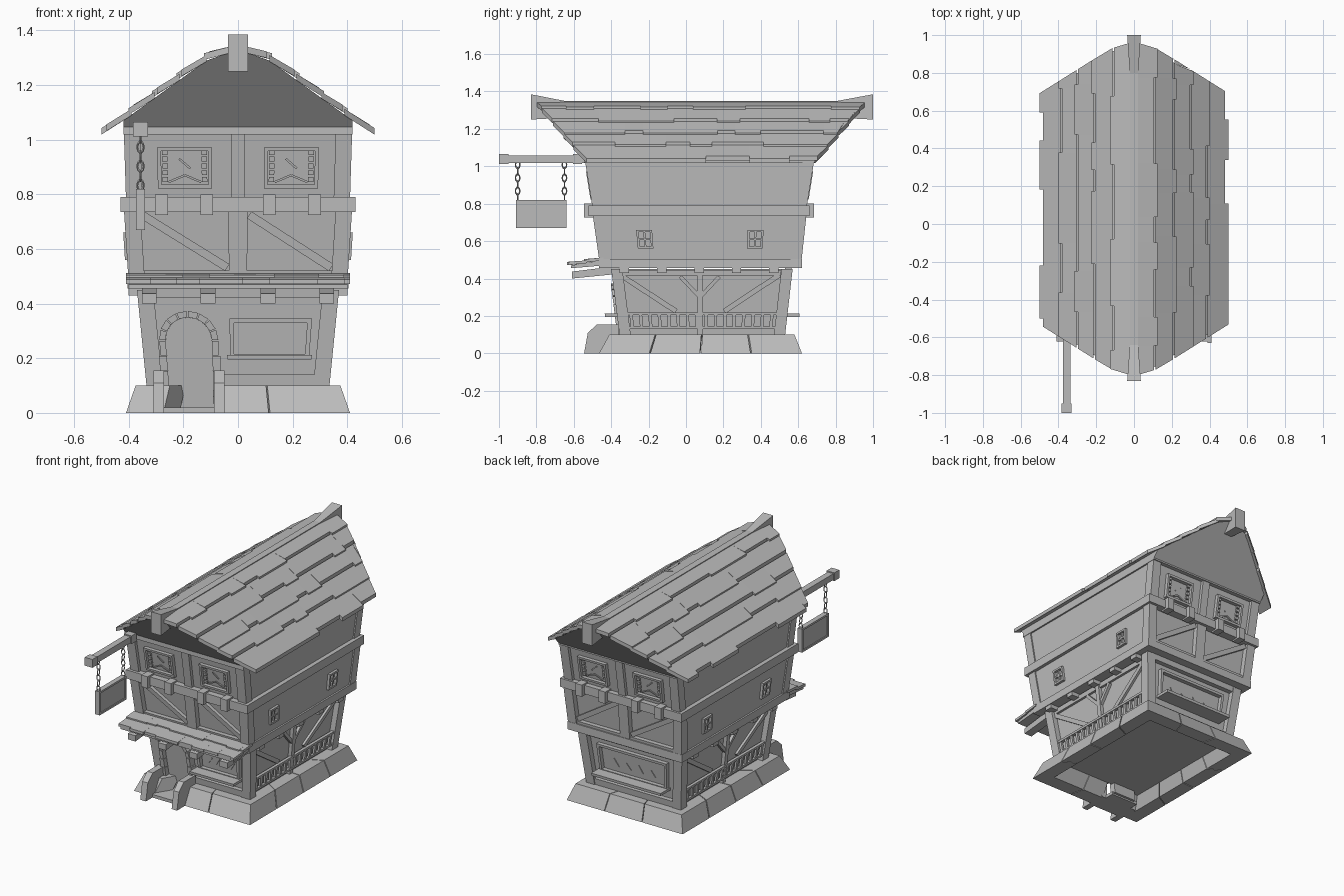
import bpy, bmesh, math, random
from mathutils import Vector

random.seed(4)
if "Cube" in bpy.data.objects:
    bpy.data.objects.remove(bpy.data.objects["Cube"])

grey = bpy.data.materials.new("plain_grey")
grey.use_nodes = True
grey.diffuse_color = (0.5, 0.5, 0.5, 1)
grey.node_tree.nodes["Principled BSDF"].inputs["Base Color"].default_value = (0.5, 0.5, 0.5, 1)

parts = {}


def prism(name, a, b):
    """Bridge two rings of points into a closed solid."""
    bm = parts.setdefault(name, bmesh.new())
    va, vb = [bm.verts.new(p) for p in a], [bm.verts.new(p) for p in b]
    n = len(a)
    bm.faces.new(va)
    bm.faces.new(vb[::-1])
    for i in range(n):
        j = (i + 1) % n
        bm.faces.new((va[i], vb[i], vb[j], va[j]))


def box(name, x0, x1, y0, y1, z0, z1):
    ring = [(x0, y0), (x1, y0), (x1, y1), (x0, y1)]
    prism(name, [(x, y, z0) for x, y in ring], [(x, y, z1) for x, y in ring])


# Leaning storeys: low z, high z, then half width, front y, back y at each
STOREY = {
    "ground": (0.08, 0.45, Vector((0.333, -0.353, 0.528)), Vector((0.37, -0.40, 0.57))),
    "middle": (0.47, 0.75, Vector((0.40, -0.46, 0.615)), Vector((0.418, -0.50, 0.645))),
    "upper": (0.78, 1.03, Vector((0.41, -0.50, 0.645)), Vector((0.418, -0.54, 0.685))),
}


def wall(st, side, u, z, d):
    """Point on a leaning wall: u along it, d outward."""
    z0, z1, lo, hi = STOREY[st]
    hx, f, b = lo.lerp(hi, (z - z0) / (z1 - z0))
    mx, mf, mb = lo.lerp(hi, 0.5)
    if side in "FB":
        return (u * hx / mx, f - d if side == "F" else b + d, z)
    y = (f + b) / 2 + (u - (mf + mb) / 2) * (b - f) / (mb - mf)
    return ((hx + d) * (1 if side == "L" else -1), y, z)


def slab(name, st, side, pts, d0, d1):
    prism(name, [wall(st, side, u, z, d0) for u, z in pts],
          [wall(st, side, u, z, d1) for u, z in pts])


def rect(name, st, side, u0, u1, z0, z1, d0, d1):
    slab(name, st, side, [(u0, z0), (u1, z0), (u1, z1), (u0, z1)], d0, d1)


def bar(name, st, side, p, q, w, d0, d1):
    p, q = Vector(p), Vector(q)
    n = (q - p).normalized().orthogonal() * w / 2
    slab(name, st, side, [p + n, q + n, q - n, p - n], d0, d1)


def frame(name, st, side, u0, u1, z0, z1, w, d0, d1):
    for a, b in ((z0, z0 + w), (z1 - w, z1)):
        rect(name, st, side, u0, u1, a, b, d0, d1)
    for a, b in ((u0, u0 + w), (u1 - w, u1)):
        rect(name, st, side, a, b, z0 + w, z1 - w, d0, d1)


# Wall cores, set back behind the timbers
for st, ix, iy in (("ground", 0.035, 0.035), ("middle", 0.008, 0.035), ("upper", 0.008, 0.02)):
    rings = []
    for z, (hx, f, b) in zip(STOREY[st][:2], STOREY[st][2:]):
        x = hx - ix
        rings.append([(-x, f + iy, z), (x, f + iy, z), (x, b - iy, z), (-x, b - iy, z)])
    prism(st + "_walls", *rings)

# Corner posts, shared by the two walls that meet
for st in STOREY:
    z0, z1, lo, hi = STOREY[st]
    for sx in (-1, 1):
        for front in (True, False):
            rings = []
            for z, (hx, f, b) in ((z0, lo), (z1, hi)):
                y, y2 = (f, f + 0.06) if front else (b, b - 0.06)
                rings.append([(sx * hx, y, z), (sx * (hx - 0.06), y, z),
                              (sx * (hx - 0.06), y2, z), (sx * hx, y2, z)])
            prism("corner_posts", *rings)

# Floor beams between storeys
box("lower_floor_beam", -0.405, 0.405, -0.465, 0.62, 0.455, 0.505)
box("middle_floor_beam", -0.43, 0.43, -0.52, 0.66, 0.735, 0.79)
box("eaves_beam", -0.42, 0.42, -0.545, 0.69, 1.02, 1.06)


# Foundation ring of sloping stones, open at the doorway
def kerb(side, t, hx, f, b, z):
    if side in "FB":
        return (t * hx, f if side == "F" else b, z)
    return (hx if side == "L" else -hx, (f + b) / 2 + t * (b - f) / 2, z)


SECTION = [(0.41, -0.465, 0.62, 0), (0.375, -0.41, 0.58, 0.1),
           (0.29, -0.31, 0.49, 0.1), (0.32, -0.37, 0.53, 0)]
CUTS = {"F": [(-1, -0.66), (-0.21, 0.28), (0.28, 1)], "B": [(-1, -0.3), (-0.3, 0.35), (0.35, 1)],
        "L": [(-1, -0.5), (-0.5, 0), (0, 0.5), (0.5, 1)]}
CUTS["R"] = CUTS["L"]
for side, cuts in CUTS.items():
    for t0, t1 in cuts:
        g0, g1 = (t0 + 0.006 if t0 > -1 else t0), (t1 - 0.006 if t1 < 1 else t1)
        prism("foundation_stones", [kerb(side, g0, *s) for s in SECTION],
              [kerb(side, g1, *s) for s in SECTION])

# Doorway: stone arch, door, threshold and flanking stones
DU, DZ, RI, RO = -0.18, 0.265, 0.085, 0.108
arc = [math.pi * i / 8 for i in range(9)]
slab("door", "ground", "F", [(DU + RI, 0.01)] + [(DU + RI * math.cos(a), DZ + RI * math.sin(a))
     for a in arc] + [(DU - RI, 0.01)], -0.06, -0.02)
for a0, a1 in zip(arc, arc[1:]):
    a0, a1 = a0 + 0.02, a1 - 0.02
    slab("door_arch", "ground", "F", [(DU + r * math.cos(a), DZ + r * math.sin(a))
         for r, a in ((RI, a0), (RO, a0), (RO, a1), (RI, a1))], -0.04, 0.012)
for s in (-1, 1):
    for i in range(3):
        u0, u1 = sorted((DU + s * RI, DU + s * (RO + 0.006 * (i % 2))))
        z = 0.1 + 0.055 * i
        rect("door_arch", "ground", "F", u0, u1, z, z + 0.053, -0.04, 0.012)
box("threshold", -0.275, -0.08, -0.48, -0.3, 0, 0.02)
SIDE = [(-0.545, 0), (-0.525, 0.11), (-0.475, 0.155), (-0.36, 0.155), (-0.36, 0)]
for x0, x1 in ((-0.31, -0.27), (-0.088, -0.05)):
    prism("step_side_stones", [(x0, y, z) for y, z in SIDE], [(x1, y, z) for y, z in SIDE])

# Ground floor windows with sills, glints and base beams
for side, u0, u1, z1 in (("F", -0.03, 0.265, 0.345), ("B", -0.24, 0.24, 0.38)):
    frame("ground_window_frames", "ground", side, u0, u1, 0.2, z1, 0.016, -0.04, -0.008)
    rect("window_sills", "ground", side, u0 - 0.01, u1 + 0.01, 0.195, 0.212, -0.04, 0.065)
    for k in range(4):
        u = u0 + (u1 - u0) * (0.2 + 0.18 * k)
        bar("window_glints", "ground", side, (u, 0.25), (u + 0.03, 0.29 + 0.01 * (k % 2)), 0.007, -0.036, -0.03)
rect("base_beams", "ground", "F", -0.06, 0.3, 0.09, 0.14, -0.04, -0.005)
rect("base_beams", "ground", "B", -0.3, 0.3, 0.09, 0.14, -0.04, -0.005)
for side in "FB":
    rect("base_beams", "ground", side, -0.31, 0.31, 0.42, 0.455, -0.04, -0.005)

# Side galleries: railing, balusters, central post with forked braces, joists
for side, s in (("L", 1), ("R", -1)):
    for z in (0.13, 0.205):
        rect("gallery_rails", "ground", side, -0.32, 0.49, z, z + 0.014, -0.025, -0.005)
    for i in range(16):
        u = -0.3 + 0.051 * i
        rect("gallery_balusters", "ground", side, u - 0.009, u + 0.009, 0.14, 0.21, -0.022, -0.008)
    rect("gallery_braces", "ground", side, 0.06, 0.09, 0.09, 0.45, -0.04, -0.012)
    for k in (-1, 1):
        c = 0.075
        bar("gallery_braces", "ground", side, (c, 0.3), (c + k * 0.1, 0.41), 0.02, -0.04, -0.016)
        bar("gallery_braces", "ground", side, (c + k * 0.13, 0.225), (c + k * 0.41, 0.42), 0.028, -0.04, -0.02)
    rect("gallery_braces", "ground", side, -0.32, 0.49, 0.415, 0.445, -0.04, -0.02)
    for y in (-0.33, -0.13, 0.07, 0.27, 0.47):
        x0, x1 = sorted((s * 0.3, s * 0.4))
        box("floor_joists", x0, x1, y - 0.025, y + 0.025, 0.43, 0.46)
    # Small four-pane side windows
    for u in (-0.22, 0.37):
        frame("side_window_frames", "middle", side, u - 0.042, u + 0.042, 0.56, 0.66, 0.012, -0.01, 0.008)
        rect("side_window_frames", "middle", side, u - 0.005, u + 0.005, 0.57, 0.65, -0.01, 0.004)
        rect("side_window_frames", "middle", side, u - 0.03, u + 0.03, 0.605, 0.615, -0.01, 0.004)

for side in "FB":
    # Middle storey panels with braces
    rect("centre_posts", "middle", side, -0.034, 0.034, 0.5, 0.74, -0.04, -0.002)
    rect("middle_rails", "middle", side, -0.36, 0.36, 0.5, 0.522, -0.04, -0.006)
    for u in (-0.345, 0.04):
        bar("diagonal_braces", "middle", side, (u, 0.725), (u + 0.305, 0.532), 0.03, -0.04, -0.012)
    # Upper storey posts, windows and brackets
    rect("centre_posts", "upper", side, -0.026, 0.026, 0.78, 1.03, -0.03, 0)
    for c in (-0.195, 0.195):
        frame("upper_window_frames", "upper", side, c - 0.1, c + 0.1, 0.822, 0.972, 0.014, -0.03, 0.004)
        for k in (-1, 1):
            for i in range(5):
                u, z = c + k * 0.072, 0.845 + 0.025 * i
                rect("upper_window_studs", "upper", side, u - 0.01, u + 0.01, z, z + 0.018, -0.025, -0.008)
            bar("upper_window_studs", "upper", side, (c + k * 0.06, 0.845), (c, 0.87), 0.008, -0.025, -0.012)
        bar("window_glints", "upper", side, (c - 0.02, 0.93), (c + 0.02, 0.895), 0.008, -0.025, -0.014)
    for c in (-0.28, -0.115, 0.115, 0.28):
        y0, y1 = (-0.545, -0.48) if side == "F" else (0.62, 0.685)
        box("beam_brackets", c - 0.023, c + 0.023, y0, y1, 0.725, 0.8)

# Tiled awning on arms over the front
for c in (-0.325, -0.11, 0.11, 0.325):
    arm = [(-0.61, 0.4), (-0.61, 0.437), (-0.36, 0.468), (-0.36, 0.425)]
    prism("awning_arms", [(c - 0.027, y, z) for y, z in arm], [(c + 0.027, y, z) for y, z in arm])
board = [(-0.615, 0.455), (-0.615, 0.47), (-0.44, 0.5), (-0.44, 0.47)]
prism("awning_board", [(-0.4, y, z) for y, z in board], [(0.4, y, z) for y, z in board])
for row, (ya, yb, z) in enumerate(((-0.44, -0.54, 0.512), (-0.53, -0.63, 0.497))):
    x = -0.41
    while x < 0.405:
        x1 = min(x + random.uniform(0.06, 0.1), 0.41)
        y = yb + random.uniform(-0.008, 0.012)
        prism("awning_tiles", [(x, ya, z - 0.015), (x1, ya, z - 0.015), (x1, y, z - 0.025), (x, y, z - 0.025)],
              [(x, ya, z), (x1, ya, z), (x1, y, z - 0.008), (x, y, z - 0.008)])
        x = x1


# Roof: solid with outward-leaning gables, then rows of tiles
def ends(z):
    k = (z - 1.03) * 0.86
    return -0.53 - k, 0.69 + k


def roof_z(x):
    return 1.34 - (x - 0.03) * 0.35 if x < 0.12 else 1.31 - (x - 0.12) * 0.73


half = [(0.42, 1.03), (0.42, 1.07), (0.115, 1.29), (0.03, 1.32)]
outline = half + [(-x, z) for x, z in half[::-1]]
prism("roof_body", *[[(x, ends(z)[e], z) for x, z in outline] for e in (0, 1)])
ROWS = [0.02, 0.115, 0.215, 0.305, 0.39, 0.49]
for s in (-1, 1):
    for xa, xb in zip(ROWS, ROWS[1:]):
        y, stop = ends(roof_z(xa))
        while y < stop - 0.001:
            y1 = min(y + random.uniform(0.09, 0.16), stop)
            xe = xb + random.choice((-0.008, 0.01))
            top = []
            for x, yy, lift in ((xa, y, 0), (xa, y1, 0), (xe, y1, 0.01), (xe, y, 0.01)):
                lo, hi = ends(roof_z(x))
                top.append((s * x, max(lo, min(hi, yy)), roof_z(x) + lift))
            prism("roof_tiles", [(x, v, z - 0.024) for x, v, z in top], top)
            y = y1

# Ridge beam with flared ends
RIDGE = [(-0.83, 0.036, 1.25, 1.385), (-0.64, 0.022, 1.26, 1.348),
         (0.8, 0.022, 1.26, 1.348), (1.0, 0.036, 1.25, 1.385)]
rings = [[(-w, y, a), (w, y, a), (w, y, b), (-w, y, b)] for y, w, a, b in RIDGE]
for a, b in zip(rings, rings[1:]):
    prism("ridge_beam", a, b)

# Hanging sign: beam, caps, framed board, chains
SX = -0.357
box("sign_beam", SX - 0.02, SX + 0.02, -0.98, -0.5, 1.018, 1.058)
for y in (-0.975, -0.58):
    box("sign_beam_caps", SX - 0.027, SX + 0.027, y - 0.025, y + 0.025, 1.012, 1.065)
box("sign_board", SX - 0.01, SX + 0.01, -0.905, -0.645, 0.675, 0.815)
for a, b, c, d in ((-0.91, -0.64, 0.67, 0.682), (-0.91, -0.64, 0.808, 0.82),
                   (-0.91, -0.898, 0.682, 0.808), (-0.652, -0.64, 0.682, 0.808)):
    box("sign_frame", SX - 0.016, SX + 0.016, a, b, c, d)
for y in (-0.9, -0.65):
    for i in range(6):
        bpy.ops.mesh.primitive_torus_add(major_segments=10, minor_segments=4, major_radius=0.012, minor_radius=0.0035,
                                         location=(SX, y, 0.833 + 0.035 * i),
                                         rotation=(math.pi / 2, 0, math.pi / 2 * (i % 2)))
        link = bpy.context.object
        link.name = "chain_link"
        link.scale = (1, 1.6, 1)
        link.data.materials.append(grey)

# Turn the collected parts into objects
for name, bm in parts.items():
    bmesh.ops.remove_doubles(bm, verts=bm.verts, dist=0.00001) if name == "roof_tiles" else None
    bmesh.ops.recalc_face_normals(bm, faces=bm.faces)
    mesh = bpy.data.meshes.new(name)
    bm.to_mesh(mesh)
    bm.free()
    mesh.materials.append(grey)
    bpy.context.scene.collection.objects.link(bpy.data.objects.new(name, mesh))
